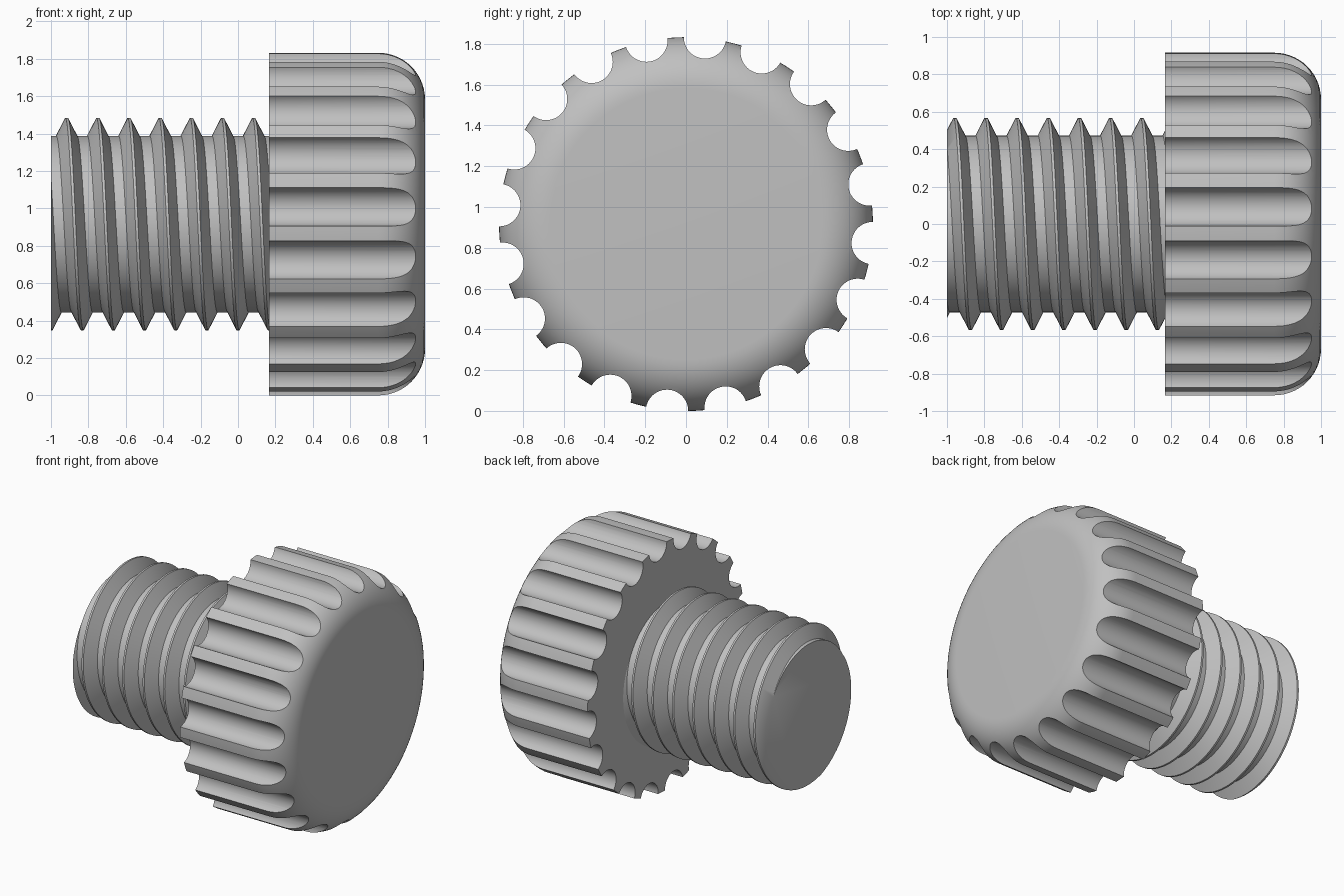
import bpy
import bmesh
from math import pi, tau, sin, cos, radians

cube = bpy.data.objects.get("Cube")
if cube:
    bpy.data.objects.remove(cube, do_unlink=True)

CAP_R = 0.916
CAP_BACK = 0.165
FILLET = 0.25

# One plain grey for the whole screw
grey = bpy.data.materials.new("plain_grey")
grey.use_nodes = True
grey.diffuse_color = (0.53, 0.53, 0.53, 1)
grey.node_tree.nodes["Principled BSDF"].inputs["Base Color"].default_value = grey.diffuse_color


def make_object(name, bm):
    """Turn a bmesh into an object lying on the screw axis."""
    bmesh.ops.recalc_face_normals(bm, faces=bm.faces)
    mesh = bpy.data.meshes.new(name)
    bm.to_mesh(mesh)
    bm.free()
    mesh.materials.append(grey)
    obj = bpy.data.objects.new(name, mesh)
    obj.location.z = CAP_R
    bpy.context.collection.objects.link(obj)
    return obj


def activate(obj):
    bpy.ops.object.select_all(action='DESELECT')
    obj.select_set(True)
    bpy.context.view_layer.objects.active = obj


def add_turned(bm, profile, sides, cy=0.0, cz=0.0):
    """Closed turned solid along x from (x, radius) pairs."""
    rings = [[bm.verts.new((x, cy + r * cos(tau * i / sides), cz + r * sin(tau * i / sides)))
              for i in range(sides)] for x, r in profile]
    for a, b in zip(rings, rings[1:]):
        for i in range(sides):
            j = (i + 1) % sides
            bm.faces.new((a[i], a[j], b[j], b[i]))
    bm.faces.new(rings[0])
    bm.faces.new(rings[-1])


# Knob: turned body with a rounded front rim
bm = bmesh.new()
profile = [(CAP_BACK, CAP_R)]
for i in range(15):
    a = pi / 2 * i / 14
    profile.append((1 - FILLET + FILLET * sin(a), CAP_R - FILLET + FILLET * cos(a)))
add_turned(bm, profile, 144)
knob = make_object("knob", bm)

# Grip flutes: twenty round grooves cut along the rim
bm = bmesh.new()
for i in range(20):
    a = radians(84.2 + 18 * i)
    add_turned(bm, [(0, 0.104), (1.2, 0.104)], 48, 0.92 * cos(a), 0.92 * sin(a))
cutter = make_object("flute_cutter", bm)
cutter.hide_render = True
activate(knob)
cut = knob.modifiers.new("flutes", 'BOOLEAN')
cut.operation = 'DIFFERENCE'
cut.solver = 'EXACT'
cut.object = cutter
bpy.ops.object.modifier_apply(modifier=cut.name)
bpy.data.objects.remove(cutter, do_unlink=True)

# Threaded shank: a helical ridge profile swept round the axis
PITCH, STEPS, TURNS = 1 / 6, 96, 10
ridge = [(-0.056, 0.472), (-0.007, 0.568), (0.007, 0.568), (0.056, 0.472)]
start = -0.958 - 2 * PITCH
bm = bmesh.new()
rows = []
for s in range(STEPS * TURNS + 1):
    a = tau * s / STEPS
    x = start + PITCH * s / STEPS
    rows.append([bm.verts.new((x + dx, r * cos(a), r * sin(a))) for dx, r in ridge])
for s in range(STEPS * TURNS):
    a, b = rows[s], rows[s + 1]
    for p in range(3):
        bm.faces.new((a[p], a[p + 1], b[p + 1], b[p]))
    # Flat root joining this turn to the next
    if s + STEPS + 1 < len(rows):
        bm.faces.new((a[3], rows[s + STEPS][0], rows[s + STEPS + 1][0], b[3]))

# Trim both ends square and close them
for x, side in ((-1.0, -1), (0.24, 1)):
    bmesh.ops.bisect_plane(bm, geom=bm.verts[:] + bm.edges[:] + bm.faces[:], dist=1e-6,
                           plane_co=(x, 0, 0), plane_no=(side, 0, 0), clear_outer=True)
bmesh.ops.edgeloop_fill(bm, edges=[e for e in bm.edges if e.is_boundary])
shank = make_object("threaded_shank", bm)

for obj in (knob, shank):
    activate(obj)
    bpy.ops.object.shade_smooth_by_angle(angle=radians(30))
